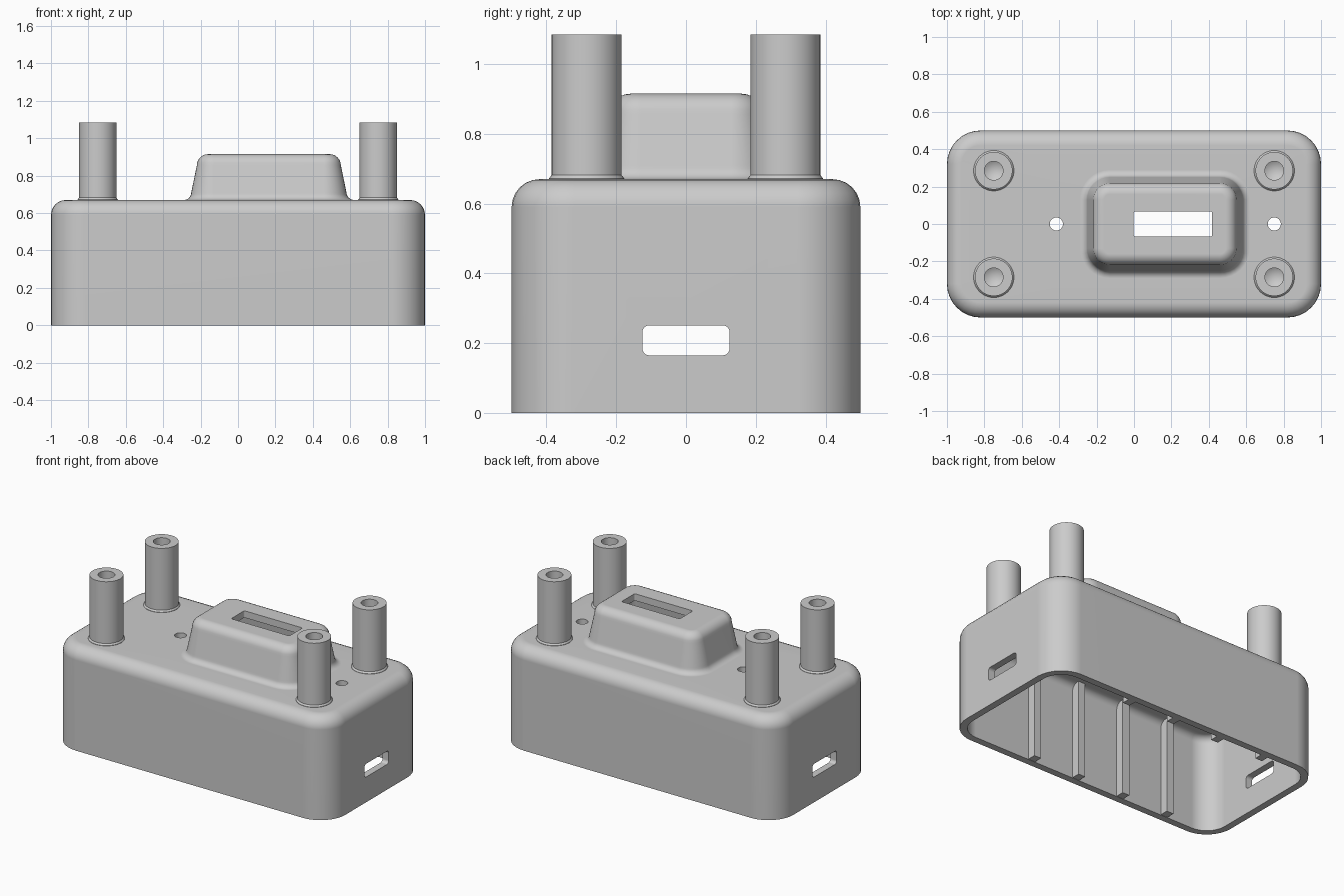
import bpy, bmesh
from math import sin, cos, pi

if "Cube" in bpy.data.objects:
    bpy.data.objects.remove(bpy.data.objects["Cube"])

grey = bpy.data.materials.new("light_grey")
grey.use_nodes = True
grey.diffuse_color = (0.6, 0.6, 0.6, 1)
grey.node_tree.nodes["Principled BSDF"].inputs["Base Color"].default_value = (0.6, 0.6, 0.6, 1)


def ring(cx, hx, hy, r, z, n=8):
    """Rounded rectangle outline at height z."""
    pts = []
    for k, (sx, sy) in enumerate(((1, 1), (-1, 1), (-1, -1), (1, -1))):
        for i in range(n + 1):
            a = (k + i / n) * pi / 2
            pts.append((cx + sx * (hx - r) + r * cos(a), sy * (hy - r) + r * sin(a), z))
    return pts


def loft(name, rings):
    """Closed skin through a list of outlines."""
    bm = bmesh.new()
    loops = [[bm.verts.new(p) for p in pts] for pts in rings]
    for a, b in zip(loops, loops[1:]):
        for i in range(len(a)):
            j = (i + 1) % len(a)
            bm.faces.new((a[i], a[j], b[j], b[i]))
    bm.faces.new(loops[0])
    bm.faces.new(loops[-1])
    return finish(name, bm)


def finish(name, bm):
    bmesh.ops.recalc_face_normals(bm, faces=bm.faces)
    me = bpy.data.meshes.new(name)
    bm.to_mesh(me)
    bm.free()
    me.materials.append(grey)
    ob = bpy.data.objects.new(name, me)
    bpy.context.collection.objects.link(ob)
    return ob


def activate(ob):
    bpy.ops.object.select_all(action='DESELECT')
    ob.select_set(True)
    bpy.context.view_layer.objects.active = ob


def smooth(ob):
    activate(ob)
    bpy.ops.object.shade_smooth_by_angle(angle=pi / 6)
    ob.modifiers.new("even_normals", 'WEIGHTED_NORMAL').keep_sharp = True


STEPS = 6
ARC = [i / STEPS * pi / 2 for i in range(STEPS + 1)]


def box(inset, z):
    return ring(0, 1 - inset, 0.5 - inset, 0.18 - inset, z)


def hump(off, z):
    return ring(0.165, 0.415 + off, 0.25 + off, 0.12 + off, z)


def skin(inset, edge, top, foot, wall, crown, peak):
    """Box wall, rounded edge, flat top and raised tapered hump."""
    rings = [box(inset, 0)]
    rings += [box(inset + edge * (1 - cos(a)), top - edge + edge * sin(a)) for a in ARC]
    rings += [hump(wall + foot * (1 - sin(a)), top + foot * (1 - cos(a))) for a in ARC]
    rings += [hump(wall - 0.03 - crown * (1 - cos(a)), peak - crown + crown * sin(a)) for a in ARC]
    return rings


# Hollow housing: outer and inner skins joined around the bottom rim
outer = skin(0, 0.08, 0.67, 0.04, 0, 0.06, 0.915)
inner = skin(0.045, 0.045, 0.625, 0.02, -0.045, 0.03, 0.87)
housing = loft("housing", outer[::-1] + inner)

# Openings: top slot, side slots and two small holes
side = loft("side_slot_cutter", [ring(0, 0.043, 0.125, 0.02, z) for z in (-1.2, 1.2)])
side.rotation_euler.y = pi / 2
side.location.z = 0.208
cutters = [side, loft("top_slot_cutter", [ring(0.208, 0.21, 0.068, 0.01, z) for z in (0.5, 1.1)])]
for x in (-0.415, 0.75):
    cutters.append(loft("hole_cutter", [ring(x, 0.035, 0.035, 0.0349, z) for z in (0.5, 0.8)]))
for c in cutters:
    c.hide_render = True
    activate(housing)
    m = housing.modifiers.new("cut", 'BOOLEAN')
    m.operation, m.solver, m.object = 'DIFFERENCE', 'EXACT', c
    bpy.ops.object.modifier_apply(modifier=m.name)
    bpy.data.objects.remove(c)
smooth(housing)

# Four round posts with drilled, cone-bottomed holes
POST = [(0, 0.65), (0.108, 0.65), (0.108, 0.672), (0.1, 0.682), (0.1, 1.085),
        (0.05, 1.085), (0.05, 0.76), (0, 0.73)]
for x, sx in ((-0.75, "right"), (0.75, "left")):
    for y, sy in ((-0.285, "front"), (0.285, "back")):
        bm = bmesh.new()
        vs = [bm.verts.new((r, 0, z)) for r, z in POST]
        es = [bm.edges.new(p) for p in zip(vs, vs[1:])]
        bmesh.ops.spin(bm, geom=vs + es, cent=(0, 0, 0), axis=(0, 0, 1),
                       angle=2 * pi, steps=48, use_duplicate=False)
        bmesh.ops.remove_doubles(bm, verts=bm.verts, dist=0.0005)
        post = finish(f"{sy}_{sx}_post", bm)
        post.location = (x, y, 0)
        smooth(post)

# Stiffening ribs inside the front and back walls
for i in range(4):
    for s, label in ((-1, "front"), (1, "back")):
        bm = bmesh.new()
        bmesh.ops.create_cube(bm, size=1)
        bmesh.ops.scale(bm, vec=(0.05, 0.07, 0.63), verts=bm.verts)
        rib = finish(f"{label}_rib_{i + 1}", bm)
        rib.location = (0.395 - i * 0.335, s * 0.435, 0.317)
